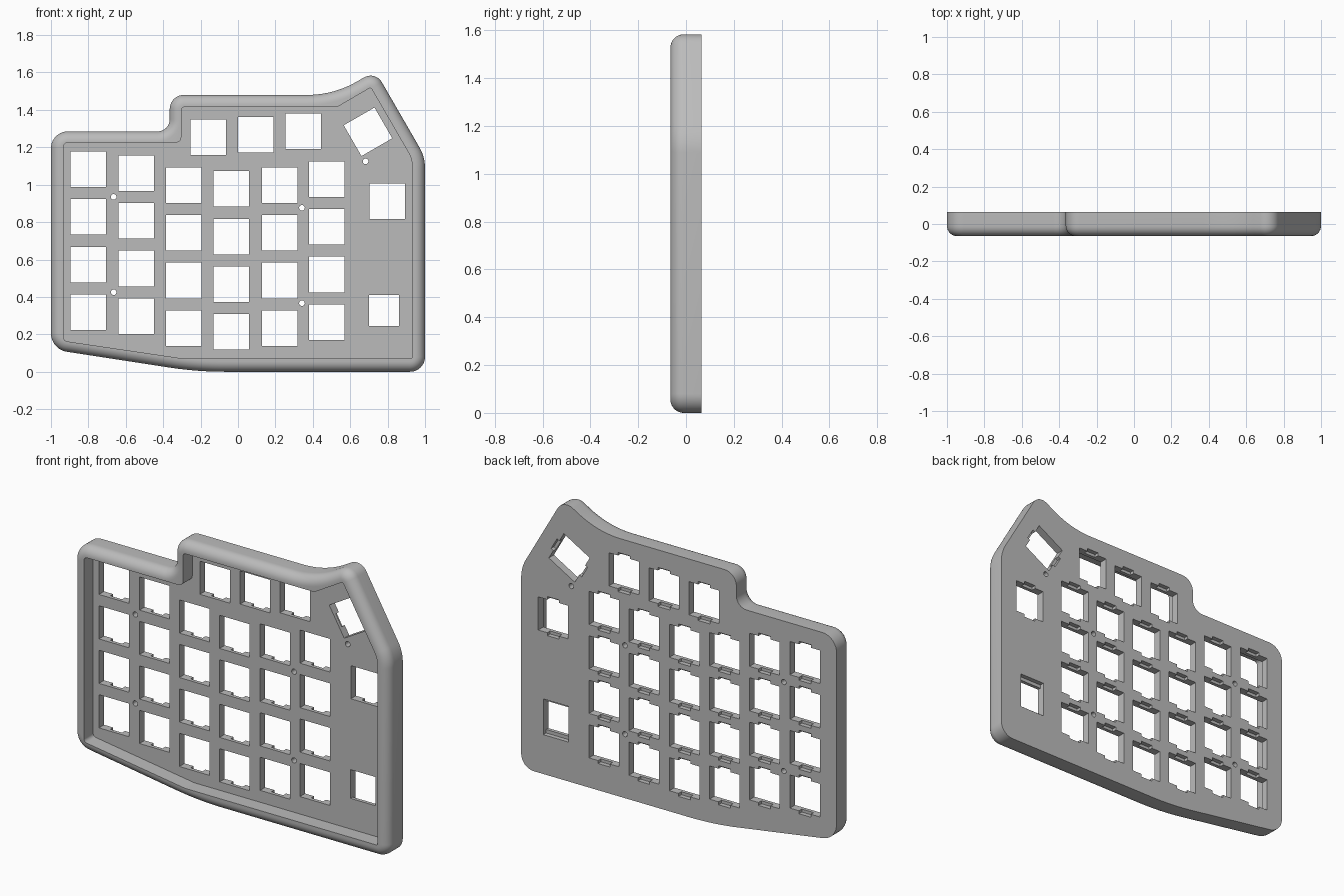
import bpy, bmesh, math
from mathutils import Vector, Matrix

if "Cube" in bpy.data.objects:
    bpy.data.objects.remove(bpy.data.objects["Cube"])

FRONT, BACK, FLOOR = -0.065, 0.065, 0.019
ROUND = 0.055
KEY = 0.19

grey = bpy.data.materials.new("case grey")
grey.use_nodes = True
grey.diffuse_color = (0.5, 0.5, 0.5, 1)
grey.node_tree.nodes["Principled BSDF"].inputs["Base Color"].default_value = (0.5, 0.5, 0.5, 1)


def fillet(corners, steps=10):
    """Round each (x, z, radius) corner; give points with inward normals (clockwise path)."""
    out = []
    for i, (x, z, r) in enumerate(corners):
        p = Vector((x, z))
        a = (p - Vector(corners[i - 1][:2])).normalized()
        b = (Vector(corners[(i + 1) % len(corners)][:2]) - p).normalized()
        turn = math.atan2(a.x * b.y - a.y * b.x, a.dot(b))
        start = p - a * r * math.tan(abs(turn) / 2)
        side = 1 if turn > 0 else -1
        centre = start + Vector((-a.y, a.x)) * r * side
        for k in range(steps + 1):
            spoke = Matrix.Rotation(turn * k / steps, 2) @ (start - centre)
            out.append((centre + spoke, spoke.normalized() * side * -1))
    return [(p, -n) for p, n in out]


def loft(name, loops):
    """Skin a stack of equal loops and cap both ends."""
    bm = bmesh.new()
    rings = [[bm.verts.new(v) for v in loop] for loop in loops]
    for low, high in zip(rings, rings[1:]):
        for i in range(len(low)):
            bm.faces.new((low[i - 1], low[i], high[i], high[i - 1]))
    bm.faces.new(rings[0])
    bm.faces.new(rings[-1])
    bmesh.ops.recalc_face_normals(bm, faces=bm.faces)
    return to_object(name, bm)


def to_object(name, bm):
    mesh = bpy.data.meshes.new(name)
    bm.to_mesh(mesh)
    bm.free()
    mesh.materials.append(grey)
    obj = bpy.data.objects.new(name, mesh)
    bpy.context.collection.objects.link(obj)
    return obj


def add_box(bm, x, z, width, height, y0, y1, angle=0):
    place = (Matrix.Translation((x, (y0 + y1) / 2, z))
             @ Matrix.Rotation(-math.radians(angle), 4, "Y")
             @ Matrix.Diagonal((width, y1 - y0, height, 1)))
    bmesh.ops.create_cube(bm, size=1, matrix=place)


def cut(target, cutter):
    cutter.hide_render = True
    mod = target.modifiers.new(cutter.name, "BOOLEAN")
    mod.operation, mod.solver, mod.object = "DIFFERENCE", "EXACT", cutter
    bpy.context.view_layer.objects.active = target
    bpy.ops.object.modifier_apply(modifier=mod.name)
    bpy.data.objects.remove(cutter)


# Outer shell with a rounded front edge
outer = fillet([(-1, 0.12, 0.1), (-1, 1.285, 0.09), (-0.365, 1.285, 0.065),
                (-0.365, 1.48, 0.075), (0.513, 1.48, 0.53), (0.734, 1.609, 0.07),
                (1, 1.148, 0.22), (1, 0, 0.08), (-0.22, 0, 2)])
layers = [(0, BACK)]
for k in range(9):
    t = math.pi / 2 * k / 8
    layers.append((ROUND * (1 - math.cos(t)), FRONT + ROUND * (1 - math.sin(t))))
case = loft("case_plate", [[(p.x - n.x * d, y, p.y - n.y * d) for p, n in outer]
                           if (outer[0][1].x > 0) == (outer[0][0].x > 0) else
                           [(p.x + n.x * d, y, p.y + n.y * d) for p, n in outer]
                           for d, y in layers])

# Front recess leaving the raised rim
inner = fillet([(-0.932, 0.165, 0.02), (-0.932, 1.225, 0.02), (-0.303, 1.225, 0.03),
                (-0.303, 1.415, 0.015), (0.53, 1.415, 0.01), (0.71, 1.52, 0.01),
                (0.932, 1.136, 0.15), (0.932, 0.07, 0.01), (-0.29, 0.07, 0.1)], 6)
cut(case, loft("recess_cutter", [[(p.x, y, p.y) for p, n in inner]
                                 for y in (FRONT - 0.1, FLOOR)]))

# Key positions: staggered columns, top row and thumb keys
keys = []
for x, top in ((-0.8, 1.083), (-0.543, 1.062), (-0.29, 0.998),
               (-0.035, 0.978), (0.222, 0.998), (0.475, 1.03)):
    keys += [(x, top - 0.255 * row, 0) for row in range(4)]
keys += [(-0.16, 1.255, 0), (0.095, 1.267, 0), (0.348, 1.285, 0),
         (0.797, 0.912, 0), (0.695, 1.283, -60)]

# Through openings and screw holes
holes, notches = bmesh.new(), bmesh.new()
for x, z, angle in keys:
    add_box(holes, x, z, KEY, KEY, -0.03, 0.1, angle)
    add_box(notches, x, z, 0.075, KEY + 0.034, FLOOR + 0.02, 0.1, angle)
add_box(holes, 0.78, 0.328, 0.16, 0.165, -0.03, 0.1)
add_box(notches, 0.78, 0.328, 0.16, 0.205, FLOOR + 0.02, 0.1)
for x, z in ((-0.665, 0.935), (-0.665, 0.425), (0.342, 0.876), (0.342, 0.367), (0.682, 1.125)):
    bmesh.ops.create_cone(holes, cap_ends=True, segments=24, radius1=0.015, radius2=0.015, depth=0.2,
                          matrix=Matrix.Translation((x, 0.05, z)) @ Matrix.Rotation(math.pi / 2, 4, "X"))
cut(case, to_object("hole_cutter", holes))

# Clip notches behind each opening
cut(case, to_object("notch_cutter", notches))

bpy.ops.object.select_all(action="DESELECT")
case.select_set(True)
bpy.context.view_layer.objects.active = case
bpy.ops.object.shade_smooth_by_angle(angle=math.radians(30))
